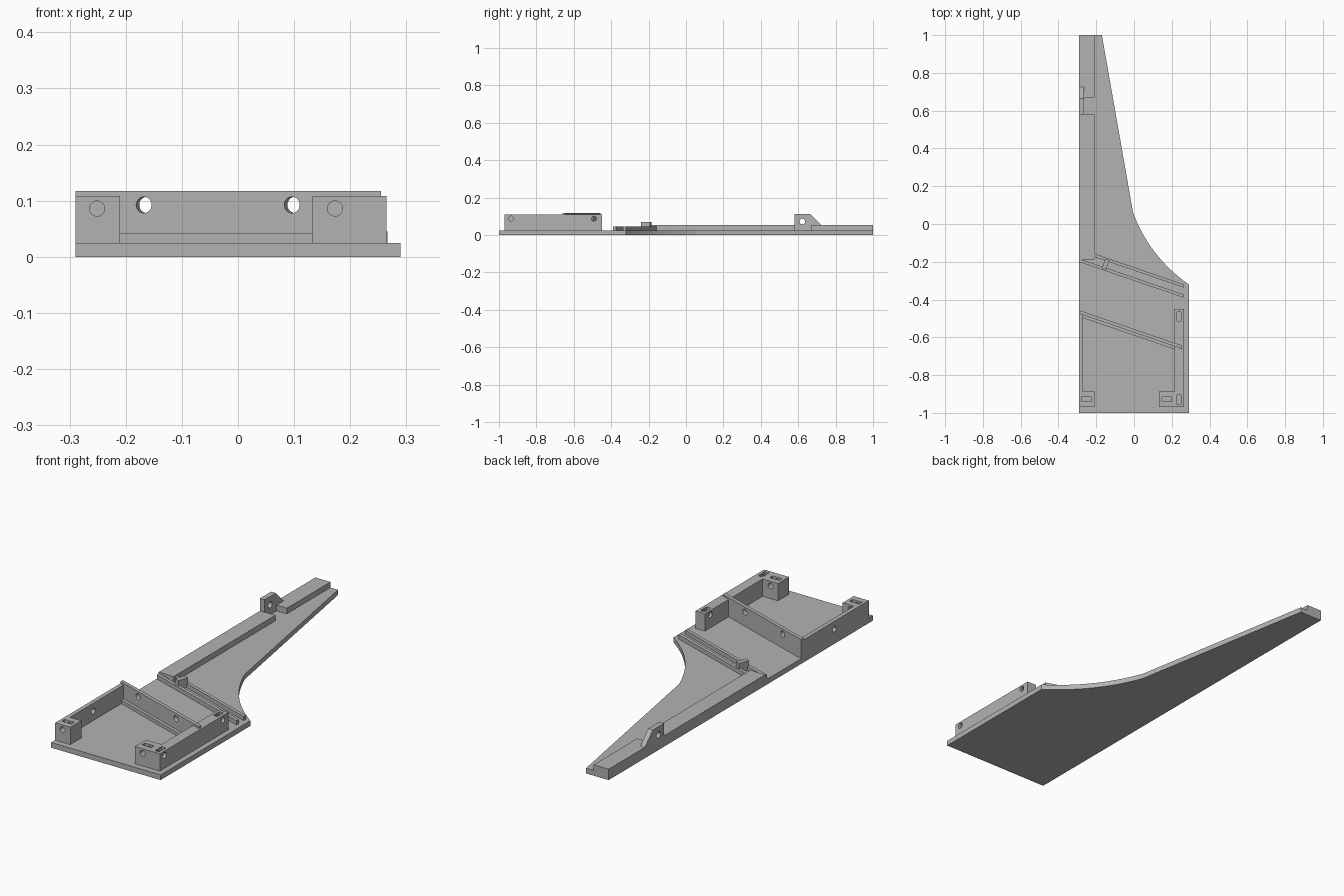
import bpy, bmesh, math
from mathutils import Matrix, Vector

cube = bpy.data.objects.get("Cube")
if cube:
    bpy.data.objects.remove(cube, do_unlink=True)

grey = bpy.data.materials.new("plain grey")
grey.use_nodes = True
grey.diffuse_color = (0.45, 0.45, 0.45, 1)
grey.node_tree.nodes["Principled BSDF"].inputs["Base Color"].default_value = (0.45, 0.45, 0.45, 1)

BASE = 0.025      # top of the base plate
WALL = 0.108      # top of the side walls
SLOPE = -0.342    # slant of the ribs across the plate
LEFT = -0.29      # straight long edge


def finish(name, bm):
    bmesh.ops.recalc_face_normals(bm, faces=bm.faces)
    mesh = bpy.data.meshes.new(name)
    bm.to_mesh(mesh)
    bm.free()
    mesh.materials.append(grey)
    obj = bpy.data.objects.new(name, mesh)
    bpy.context.collection.objects.link(obj)
    return obj


def prism(name, outline, z0, z1, matrix=None):
    """Extrude a flat outline from z0 to z1, then optionally turn it."""
    bm = bmesh.new()
    face = bm.faces.new([bm.verts.new((x, y, z0)) for x, y in outline])
    out = bmesh.ops.extrude_face_region(bm, geom=[face])
    tops = [v for v in out["geom"] if isinstance(v, bmesh.types.BMVert)]
    bmesh.ops.translate(bm, verts=tops, vec=(0, 0, z1 - z0))
    if matrix:
        bm.transform(matrix)
    return finish(name, bm)


def box(name, x0, x1, y0, y1, z0, z1):
    return prism(name, [(x0, y0), (x1, y0), (x1, y1), (x0, y1)], z0, z1)


def strip(name, x0, x1, y0, width, z1):
    """Slanted strip whose rear edge passes y0 at the straight long edge."""
    a, b = (y0 + SLOPE * (x - LEFT) for x in (x0, x1))
    return prism(name, [(x0, a - width), (x1, b - width), (x1, b), (x0, a)], BASE, z1)


def drill(center, axis, length, radius=0.0135):
    bm = bmesh.new()
    turn = Vector((0, 0, 1)).rotation_difference(Vector(axis)).to_matrix().to_4x4()
    bmesh.ops.create_cone(bm, cap_ends=True, segments=32, radius1=radius, radius2=radius,
                          depth=length, matrix=Matrix.Translation(center) @ turn)
    return finish("cutter", bm)


def slot(x, y, sx, sy):
    return box("cutter", x - sx / 2, x + sx / 2, y - sy / 2, y + sy / 2, 0.06, 0.15)


def cut(obj, cutters):
    """Subtract the cutters and bake the result."""
    for c in cutters:
        c.hide_render = True
        mod = obj.modifiers.new("cut", "BOOLEAN")
        mod.operation, mod.solver, mod.object = "DIFFERENCE", "EXACT", c
    dg = bpy.context.evaluated_depsgraph_get()
    dg.update()
    mesh = bpy.data.meshes.new_from_object(obj.evaluated_get(dg))
    obj.modifiers.clear()
    obj.data = mesh
    for c in cutters:
        bpy.data.objects.remove(c, do_unlink=True)


# Base plate with a concave curve on one side
start, ctrl, end = Vector((-0.005, 0.06)), Vector((0.083, -0.175)), Vector((0.29, -0.32))
curve = []
for i in range(17):
    t = i / 16
    curve.append(tuple(end * (1 - t) ** 2 + ctrl * 2 * t * (1 - t) + start * t * t))
prism("base_plate", [(LEFT, -1), (0.29, -1)] + curve + [(-0.17, 1), (LEFT, 1)], 0, BASE)

# Raised rail along the straight edge, with a gap for the lug
box("long_rail", LEFT, -0.21, -0.187, 0.583, BASE, 0.052)
box("end_rail", LEFT, -0.21, 0.67, 1, BASE, 0.052)

# Lug with a sloped back and a cross hole: outline drawn in y and z
to_yz = Matrix(((0, 0, 1, 0), (1, 0, 0, 0), (0, 1, 0, 0), (0, 0, 0, 1)))
lug = prism("hinge_lug", [(0.58, BASE), (0.67, BASE), (0.67, 0.052), (0.725, 0.052),
                          (0.665, 0.112), (0.58, 0.112)], LEFT, -0.265, to_yz)
cut(lug, [drill((-0.28, 0.622, 0.072), (1, 0, 0), 0.1, 0.015)])

# Pair of low guide ribs with a small stop between them
strip("rear_guide_rib", -0.21, 0.266, -0.13, 0.017, 0.045)
strip("front_guide_rib", LEFT, 0.266, -0.184, 0.017, 0.045)
turn = Matrix.Translation((-0.15, -0.213, 0)) @ Matrix.Rotation(math.atan(SLOPE), 4, "Z")
prism("rib_stop", [(-0.012, -0.026), (0.012, -0.026), (0.012, 0.026), (-0.012, 0.026)],
      BASE, 0.07, turn)

# Slanted cross wall with two holes and a ledge at its foot
cross = strip("cross_wall", LEFT, 0.255, -0.457, 0.018, 0.117)
normal = (-SLOPE, 1, 0)
cut(cross, [drill((x, -0.466 + SLOPE * (x - LEFT), 0.0925), normal, 0.1, 0.0145)
            for x in (-0.165, 0.099)])
strip("cross_wall_ledge", -0.27, 0.215, -0.475, 0.016, 0.042)

# Thin side wall with its corner block
left_wall = prism("thin_side_wall", [(LEFT, -0.97), (-0.21, -0.97), (-0.21, -0.887),
                                     (-0.27, -0.887), (-0.27, -0.47), (LEFT, -0.47)], BASE, WALL)
cut(left_wall, [drill((-0.251, -0.93, 0.086), (0, 1, 0), 0.2),
                drill((-0.28, -0.71, 0.07), (1, 0, 0), 0.1),
                slot(-0.251, -0.928, 0.052, 0.022)])

# Thick side wall with its corner block
right_wall = prism("thick_side_wall", [(0.133, -0.97), (0.265, -0.97), (0.265, -0.45),
                                       (0.215, -0.45), (0.215, -0.887), (0.133, -0.887)], BASE, WALL)
cut(right_wall, [drill((0.173, -0.93, 0.086), (0, 1, 0), 0.2),
                 drill((0.26, -0.935, 0.087), (1, 0, 0), 0.1),
                 drill((0.24, -0.492, 0.087), (1, 0, 0), 0.1),
                 slot(0.173, -0.928, 0.05, 0.022),
                 slot(0.239, -0.93, 0.022, 0.052),
                 slot(0.239, -0.49, 0.022, 0.046)])
